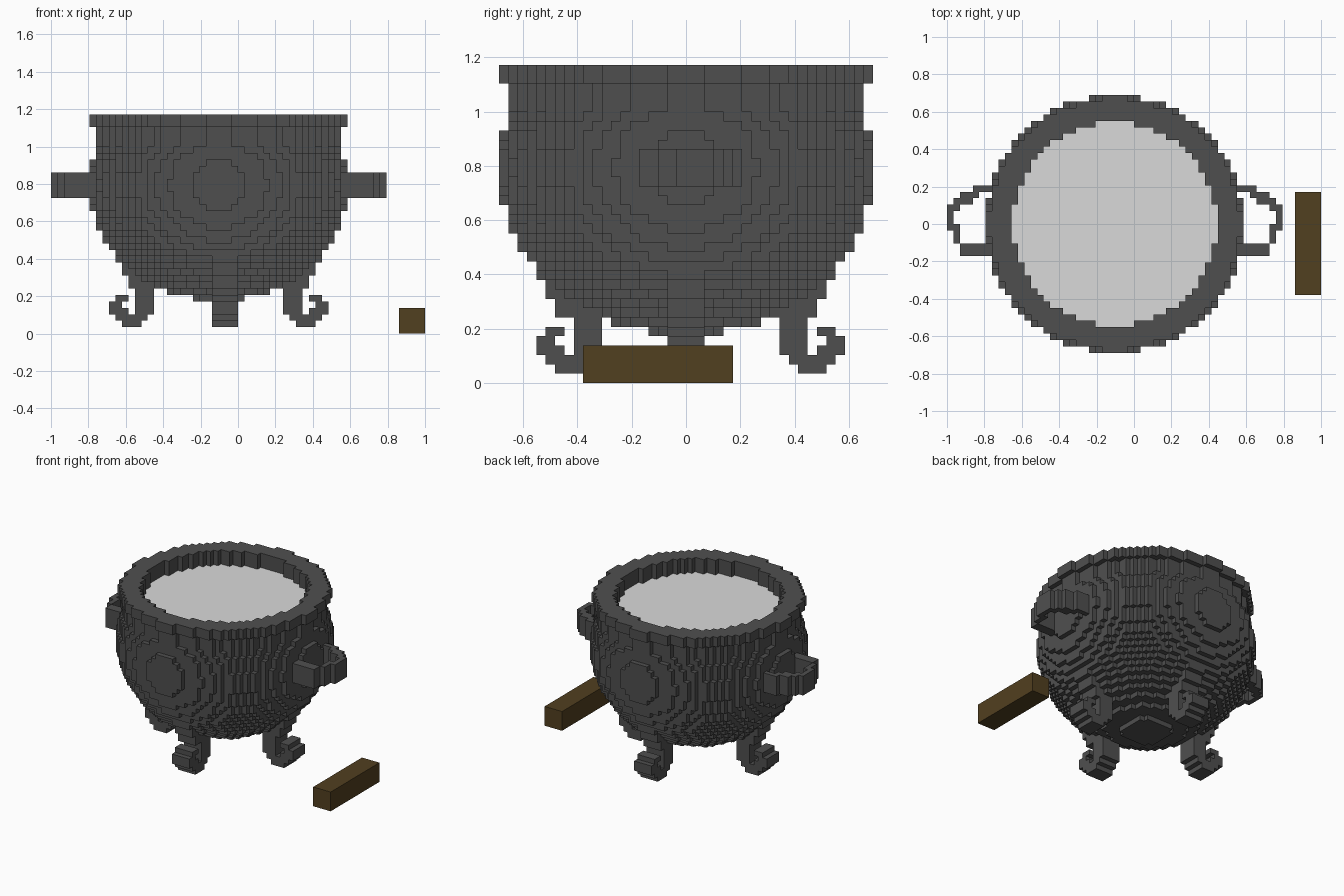
import bpy
import bmesh
from math import sqrt

V = 1 / 29        # edge length of one block
SHIFT = -3        # pot axis, in blocks from the origin

if "Cube" in bpy.data.objects:
    bpy.data.objects.remove(bpy.data.objects["Cube"], do_unlink=True)


def material(name, rgb):
    m = bpy.data.materials.new(name)
    m.use_nodes = True
    m.diffuse_color = (*rgb, 1)
    bsdf = m.node_tree.nodes["Principled BSDF"]
    bsdf.inputs["Base Color"].default_value = (*rgb, 1)
    bsdf.inputs["Roughness"].default_value = 0.8
    return m


iron = material("dark iron", (0.078, 0.078, 0.078))
pale = material("pale liquid", (0.7, 0.7, 0.7))
wood = material("brown wood", (0.083, 0.05, 0.014))


def block_object(name, cells, mat):
    """Flat-faced mesh holding only the exposed sides of a set of blocks."""
    bm = bmesh.new()
    verts = {}

    def corner(p):
        if p not in verts:
            verts[p] = bm.verts.new(((p[0] + SHIFT) * V, p[1] * V, p[2] * V))
        return verts[p]

    for cell in cells:
        for axis in range(3):
            for side in (0, 1):
                near = list(cell)
                near[axis] += 2 * side - 1
                if tuple(near) in cells:
                    continue
                quad = []
                for a, b in ((0, 0), (1, 0), (1, 1), (0, 1)):
                    p = list(cell)
                    p[axis] += side
                    p[(axis + 1) % 3] += a
                    p[(axis + 2) % 3] += b
                    quad.append(corner(tuple(p)))
                bm.faces.new(quad if side else quad[::-1])
    mesh = bpy.data.meshes.new(name)
    bm.to_mesh(mesh)
    bm.free()
    mesh.materials.append(mat)
    ob = bpy.data.objects.new(name, mesh)
    bpy.context.collection.objects.link(ob)
    return ob


def box(x0, x1, y0, y1, z0, z1):
    return {(x, y, z) for x in range(x0, x1)
            for y in range(y0, y1) for z in range(z0, z1)}


def disc(radius, z):
    return {(x, y, z) for x in range(-21, 21) for y in range(-21, 21)
            if (x + .5) ** 2 + (y + .5) ** 2 <= radius ** 2}


# Pot: a stepped ellipsoid with a straight neck, a wide rim and a round mouth
BOTTOM, MIDDLE, LIQUID_TOP, NECK_TOP, RIM_TOP = 5, 23, 31, 32, 34
RADIUS, HALF_HEIGHT, NECK, RIM, MOUTH = 20, 17.95, 18.6, 19.6, 15.75
pot = set()
for z in range(BOTTOM, NECK_TOP):
    r = RADIUS * sqrt(1 - ((z + .5 - MIDDLE) / HALF_HEIGHT) ** 2)
    pot |= disc(max(r, NECK) if z > MIDDLE else r, z)
for z in range(NECK_TOP, RIM_TOP):
    pot |= disc(RIM, z)
for z in range(LIQUID_TOP - 1, RIM_TOP):
    pot -= disc(MOUTH, z)
block_object("cauldron_body", pot, iron)

# Liquid filling the pot to just under the rim
block_object("liquid_surface", disc(MOUTH, LIQUID_TOP - 1), pale)

# Side handles: stepped loops as x, y spans
LOOP = [(19, 22, 5, 6), (21, 24, 4, 5), (22, 25, 3, 4), (25, 26, -1, 3),
        (24, 25, 2, 3), (24, 25, -3, 0), (19, 24, -5, -3)]
handle = set().union(*(box(*span, 21, 25) for span in LOOP))
block_object("left_handle", handle, iron)
block_object("right_handle", {(-1 - x, y, z) for x, y, z in handle}, iron)


# Curled legs with stepped shoulders: outward and height spans of the profile
def profile(spans):
    return set().union(*(box(a, b, -2, 2, c, d) for a, b, c, d in spans))


curl = profile([(10, 13, 3, 8), (11, 16, 2, 3), (12, 15, 1, 2),
                (14, 17, 3, 4), (15, 17, 4, 5), (14, 16, 5, 6)])
shoulder = profile([(10, 14, 7, 9), (10, 15, 9, 11), (10, 16, 11, 12)])
leg = curl | shoulder
block_object("left_leg", leg, iron)
block_object("right_leg", {(-1 - x, y, z) for x, y, z in leg}, iron)
block_object("back_leg", {(y + 1, x, z) for x, y, z in leg}, iron)
block_object("front_leg", {(y + 1, -x, z) for x, y, z in curl}
             | {(y + 1, -1 - x, z) for x, y, z in shoulder}, iron)

# Loose log lying beside the pot
bpy.ops.mesh.primitive_cube_add(size=1, location=(27 * V, -3 * V, 2 * V))
log = bpy.context.object
log.name = "wood_log"
log.dimensions = (4 * V, 16 * V, 4 * V)
bpy.ops.object.transform_apply(location=False, rotation=False, scale=True)
log.data.materials.append(wood)
